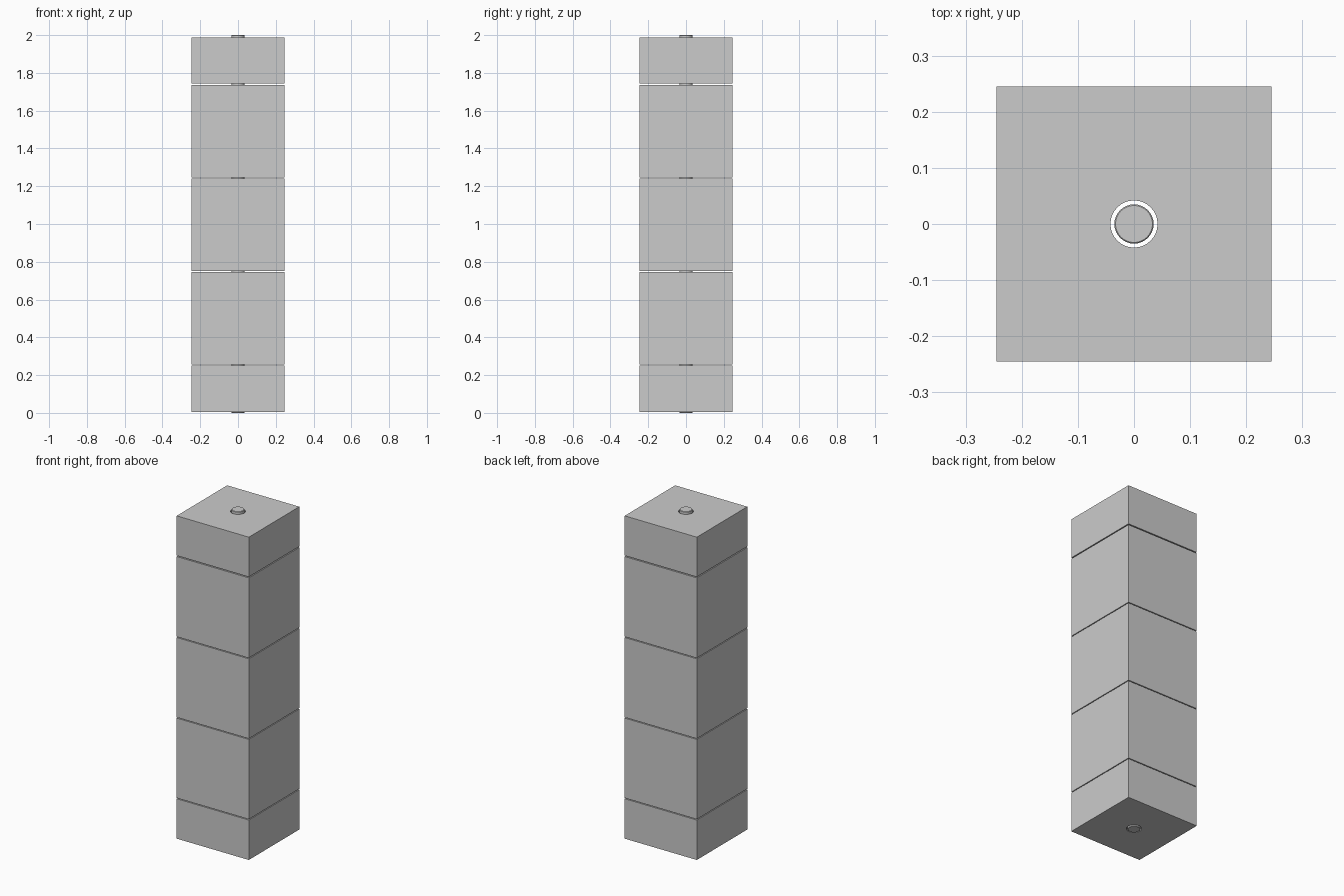
import bpy, bmesh

if "Cube" in bpy.data.objects:
    bpy.data.objects.remove(bpy.data.objects["Cube"])

HALF = 0.245       # half width of the square blocks
HOLE = 0.042       # radius of the central bore
ROD = 0.035
SEG = 32


def finish(name, bm):
    bmesh.ops.recalc_face_normals(bm, faces=bm.faces)
    mesh = bpy.data.meshes.new(name)
    bm.to_mesh(mesh)
    bm.free()
    obj = bpy.data.objects.new(name, mesh)
    bpy.context.collection.objects.link(obj)
    bpy.ops.object.select_all(action='DESELECT')
    obj.select_set(True)
    bpy.context.view_layer.objects.active = obj
    bpy.ops.object.shade_smooth_by_angle()
    return obj


def bored_block(name, z0, z1):
    """Square block with a round hole straight through it."""
    bm = bmesh.new()
    circle = bmesh.ops.create_circle(bm, segments=SEG, radius=HOLE)["verts"]
    square = []
    for v in circle:
        # project each bore point outward onto the square outline
        k = HALF / max(abs(v.co.x), abs(v.co.y))
        square.append(bm.verts.new((v.co.x * k, v.co.y * k, 0)))
    for i in range(SEG):
        j = (i + 1) % SEG
        bm.faces.new((circle[i], circle[j], square[j], square[i]))
    for v in bm.verts:
        v.co.z = z0
    ext = bmesh.ops.extrude_face_region(bm, geom=bm.faces[:], use_keep_orig=True)
    for v in ext["geom"]:
        if isinstance(v, bmesh.types.BMVert):
            v.co.z = z1
    return finish(name, bm)


# Stack of blocks: half block, three cubes, half block
heights = [("bottom_half_block", 0.005, 0.25), ("lower_cube", 0.255, 0.745),
           ("middle_cube", 0.75, 1.24), ("upper_cube", 1.245, 1.737),
           ("top_half_block", 1.743, 1.987)]
for name, z0, z1 in heights:
    bored_block(name, z0, z1)

# Central rod with slightly chamfered ends
bm = bmesh.new()
bmesh.ops.create_cone(bm, cap_ends=True, segments=SEG, radius1=ROD, radius2=ROD, depth=2)
rims = [e for e in bm.edges if abs(e.verts[0].co.z - e.verts[1].co.z) < 1e-4]
bmesh.ops.bevel(bm, geom=rims, offset=0.002, segments=1, affect='EDGES')
bmesh.ops.translate(bm, verts=bm.verts, vec=(0, 0, 1))
finish("centre_rod", bm)
